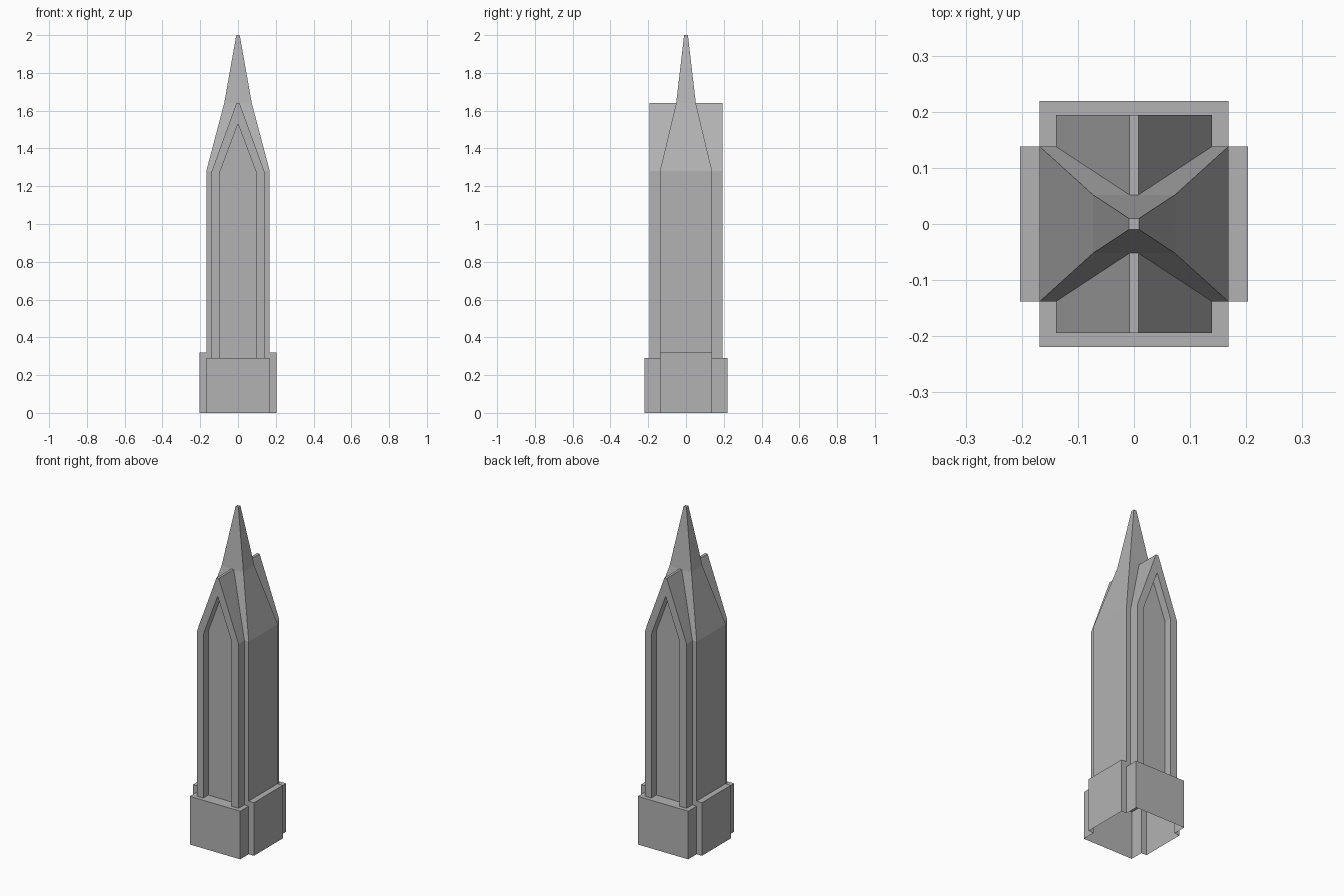
import bpy
import bmesh
from mathutils import Vector

if "Cube" in bpy.data.objects:
    bpy.data.objects.remove(bpy.data.objects["Cube"])

stone = bpy.data.materials.new("stone grey")
stone.diffuse_color = (0.45, 0.45, 0.45, 1)
stone.use_nodes = True
stone.node_tree.nodes["Principled BSDF"].inputs["Base Color"].default_value = stone.diffuse_color


def quarter_part(name, faces):
    """Build the +x +y quarter from (points, facing) pairs and mirror it."""
    bm = bmesh.new()
    for pts, facing in faces:
        f = bm.faces.new([bm.verts.new(p) for p in pts])
        f.normal_update()
        if f.normal.dot(Vector(facing)) < 0:
            f.normal_flip()
    bmesh.ops.remove_doubles(bm, verts=bm.verts, dist=0.0005)
    mesh = bpy.data.meshes.new(name)
    bm.to_mesh(mesh)
    bm.free()
    mesh.materials.append(stone)
    obj = bpy.data.objects.new(name, mesh)
    bpy.context.collection.objects.link(obj)
    mod = obj.modifiers.new("mirror", 'MIRROR')
    mod.use_axis = (True, True, False)
    mod.merge_threshold = 0.0005


RIGHT, LEFT, OUT, UP = (1, 0, 0), (-1, 0, 0), (0, 1, 0), (0, 0, 1)
CX, CY = 0.168, 0.138          # shaft half width and depth
BX, BY = 0.203, 0.219          # base half width and depth
Z_LOW, Z_HIGH = 0.29, 0.32     # base ledge heights
Z_EAVE, Z_RIDGE = 1.28, 1.64


def wall(a, b, z0, z1):
    return [(*a, z0), (*b, z0), (*b, z1), (*a, z1)]


# Plus-shaped base, open underneath
quarter_part("base", [
    (wall((0, BY), (CX, BY), 0, Z_LOW), OUT),
    (wall((CX, BY), (CX, CY), 0, Z_LOW), RIGHT),
    (wall((CX, CY), (BX, CY), 0, Z_HIGH), OUT),
    (wall((BX, CY), (BX, 0), 0, Z_HIGH), RIGHT),
    ([(0, CY, Z_LOW), (CX, CY, Z_LOW), (CX, BY, Z_LOW), (0, BY, Z_LOW)], UP),
    ([(CX, 0, Z_HIGH), (BX, 0, Z_HIGH), (BX, CY, Z_HIGH), (CX, CY, Z_HIGH)], UP),
])

# Shaft tapering in two stages to the spire: half width, half depth, height
rings = [(CX, CY, Z_LOW), (CX, CY, Z_EAVE), (0.073, 0.052, Z_RIDGE), (0.009, 0.01, 2.0)]
shaft = []
for (x0, y0, z0), (x1, y1, z1) in zip(rings, rings[1:]):
    shaft.append(([(0, y0, z0), (x0, y0, z0), (x1, y1, z1), (0, y1, z1)], OUT))
    shaft.append(([(x0, 0, z0), (x0, y0, z0), (x1, y1, z1), (x1, 0, z1)], RIGHT))
tx, ty, tz = rings[-1]
shaft.append(([(0, 0, tz), (tx, 0, tz), (tx, ty, tz), (0, ty, tz)], UP))
quarter_part("shaft_and_spire", shaft)

# Gabled frame on front and back with a recessed pointed panel
FY, PY, RY = 0.194, 0.148, 0.052     # frame front, panel, ridge end
outer = [(0.139, Z_LOW), (0.139, Z_EAVE), (0.008, Z_RIDGE), (0, Z_RIDGE)]
inner = [(0.094, Z_LOW), (0.094, Z_EAVE), (0, 1.53)]
back = [CY, CY, RY, RY]


def at(p, y):
    return (p[0], y, p[1])


gable = [
    ([at(p, FY) for p in (outer[0], outer[1], inner[1], inner[0])], OUT),
    ([at(p, FY) for p in (outer[1], outer[2], outer[3], inner[2], inner[1])], OUT),
    ([(0, PY, Z_LOW)] + [at(p, PY) for p in inner], OUT),
]
for i, facing in enumerate((RIGHT, RIGHT, UP)):
    a, b = outer[i], outer[i + 1]
    gable.append(([at(a, FY), at(b, FY), at(b, back[i + 1]), at(a, back[i])], facing))
for a, b in zip(inner, inner[1:]):
    gable.append(([at(a, FY), at(b, FY), at(b, PY), at(a, PY)], LEFT))
quarter_part("gabled_frames", gable)
